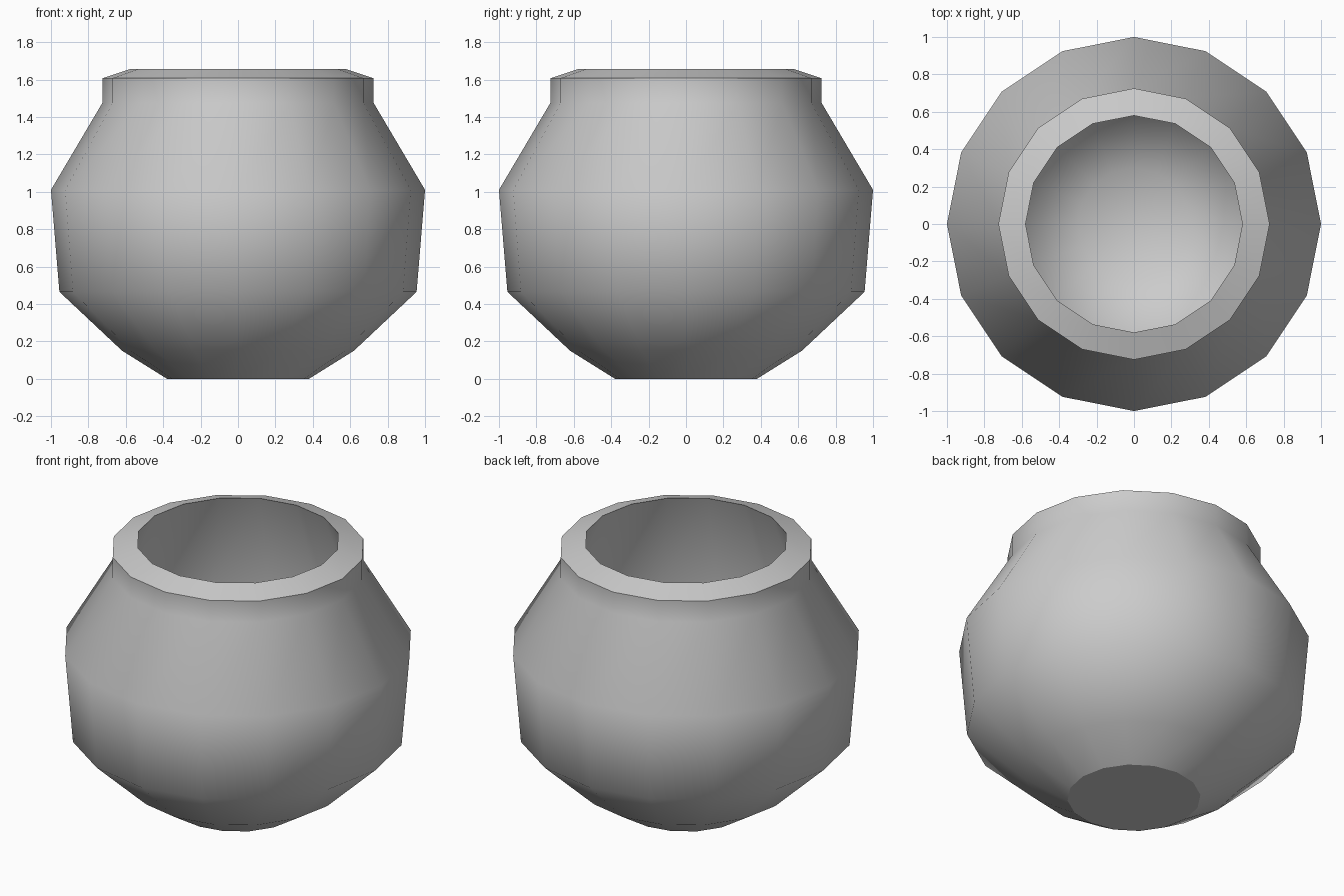
import bpy
import bmesh
from math import cos, sin, tau

cube = bpy.data.objects.get("Cube")
if cube:
    bpy.data.objects.remove(cube)

SIDES = 16

# One flat grey for the whole pot
grey = bpy.data.materials.new("clay_grey")
grey.use_nodes = True
colour = (0.6, 0.6, 0.6, 1)
grey.diffuse_color = colour
grey.node_tree.nodes["Principled BSDF"].inputs["Base Color"].default_value = colour

# Profile (radius, height): outer wall up, over the rim, down the inside
outer = [(0.38, 0), (0.62, 0.15), (0.955, 0.465), (1, 1.01), (0.725, 1.475)]
rim = [(0.725, 1.607), (0.58, 1.655)]
inner = [(0.81, 1.0), (0.75, 0.5), (0.5, 0.2), (0.3, 0.07)]
profile = outer + rim + inner
sharp_rings = {0, len(outer), len(outer) + 1}

bm = bmesh.new()
rings = []
for r, z in profile:
    rings.append([bm.verts.new((r * cos(tau * i / SIDES), r * sin(tau * i / SIDES), z))
                  for i in range(SIDES)])

# Walls
for low, high in zip(rings, rings[1:]):
    for i in range(SIDES):
        j = (i + 1) % SIDES
        bm.faces.new((low[i], low[j], high[j], high[i]))

# Flat base underneath and rounded floor inside
bm.faces.new(rings[0][::-1])
centre = bm.verts.new((0, 0, 0.05))
for i in range(SIDES):
    bm.faces.new((rings[-1][i], rings[-1][(i + 1) % SIDES], centre))

# Smooth everywhere except the foot and the two rim edges
for face in bm.faces:
    face.smooth = True
for k in sharp_rings:
    for i in range(SIDES):
        bm.edges.get((rings[k][i], rings[k][(i + 1) % SIDES])).smooth = False

mesh = bpy.data.meshes.new("round_pot")
bm.to_mesh(mesh)
bm.free()
mesh.materials.append(grey)
pot = bpy.data.objects.new("round_pot", mesh)
bpy.context.collection.objects.link(pot)
